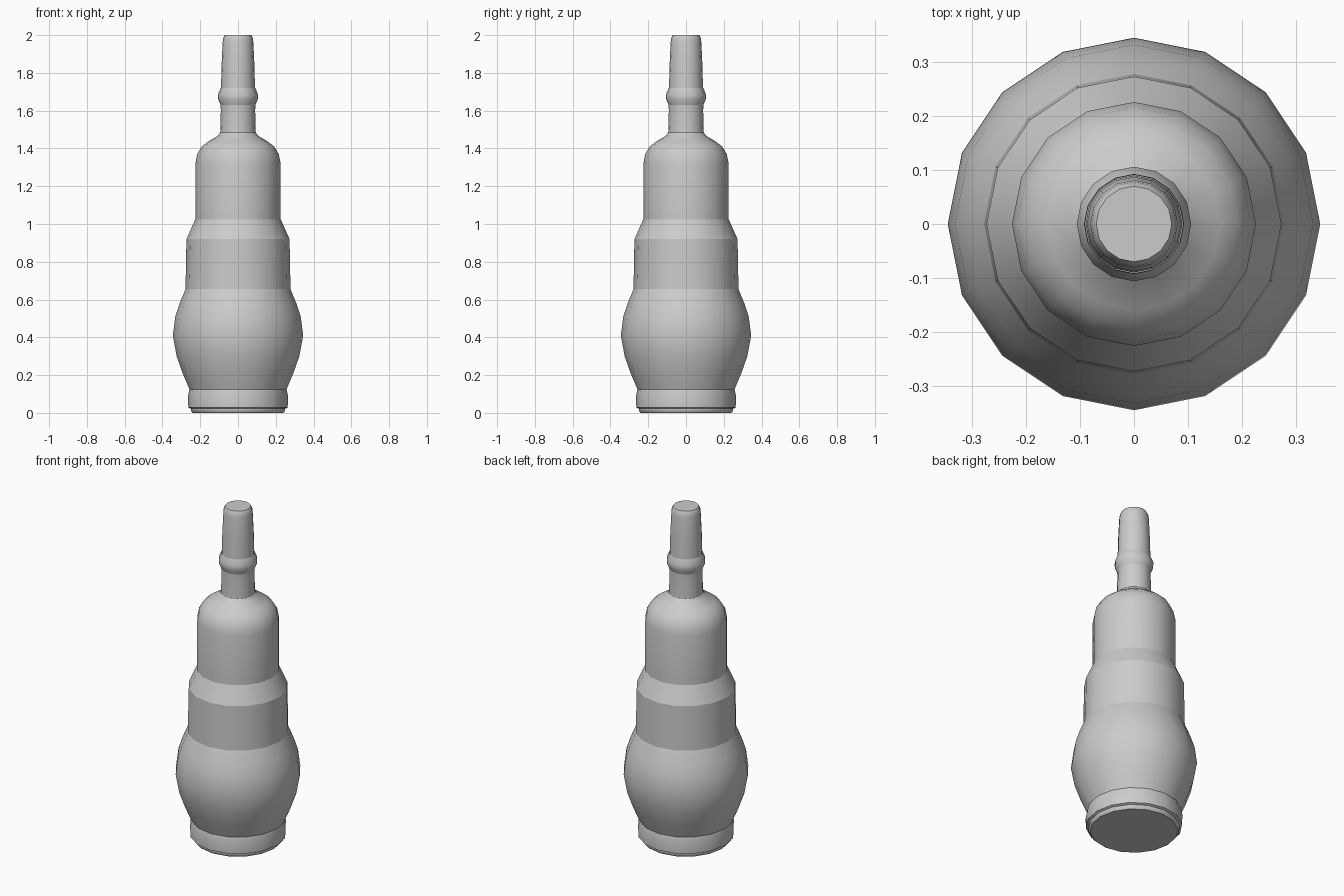
import bpy
import bmesh
import math

SIDES = 16

cube = bpy.data.objects.get("Cube")
if cube:
    bpy.data.objects.remove(cube, do_unlink=True)

grey = bpy.data.materials.new("plain grey")
grey.use_nodes = True
grey.diffuse_color = (0.6, 0.6, 0.6, 1)
grey.node_tree.nodes["Principled BSDF"].inputs["Base Color"].default_value = (0.6, 0.6, 0.6, 1)


def lathe(name, profile, close_bottom=False, close_top=False):
    """Turn a (radius, height) profile, listed bottom to top, around z."""
    bm = bmesh.new()
    rings = []
    for r, z in profile:
        angles = [math.tau * i / SIDES for i in range(SIDES)]
        rings.append([bm.verts.new((r * math.cos(a), r * math.sin(a), z)) for a in angles])
    for low, high in zip(rings, rings[1:]):
        for i in range(SIDES):
            j = (i + 1) % SIDES
            bm.faces.new((low[i], low[j], high[j], high[i]))
    if close_bottom:
        bm.faces.new(rings[0][::-1])
    if close_top:
        bm.faces.new(rings[-1])
    mesh = bpy.data.meshes.new(name)
    bm.to_mesh(mesh)
    bm.free()
    mesh.materials.append(grey)
    obj = bpy.data.objects.new(name, mesh)
    bpy.context.collection.objects.link(obj)
    bpy.ops.object.select_all(action="DESELECT")
    obj.select_set(True)
    bpy.context.view_layer.objects.active = obj
    bpy.ops.object.shade_smooth_by_angle(angle=math.radians(50))
    return obj


# Foot with a rounded rim
lathe("foot", [(0.24, 0), (0.25, 0.012), (0.25, 0.022), (0.263, 0.028),
               (0.265, 0.09), (0.257, 0.125)], close_bottom=True)

# Swollen lower body
lathe("bulb", [(0.257, 0.125), (0.293, 0.21), (0.325, 0.3), (0.345, 0.41),
               (0.332, 0.51), (0.309, 0.58), (0.278, 0.655)])

# Straight middle band and its sloped ledge
lathe("middle_band", [(0.278, 0.655), (0.273, 0.92)])
lathe("ledge", [(0.273, 0.92), (0.226, 1.025)])

# Upper body with a domed shoulder
lathe("upper_body", [(0.226, 1.025), (0.226, 1.32), (0.216, 1.37), (0.192, 1.41),
                     (0.16, 1.435), (0.106, 1.468), (0.094, 1.485)])

# Neck with its collar ring
lathe("neck", [(0.094, 1.485), (0.091, 1.6), (0.092, 1.63)])
lathe("collar", [(0.092, 1.63), (0.105, 1.66), (0.106, 1.685), (0.092, 1.72)])

# Stopper
lathe("stopper", [(0.09, 1.715), (0.087, 1.84), (0.081, 1.965), (0.078, 1.985),
                  (0.07, 2.0)], close_top=True)
